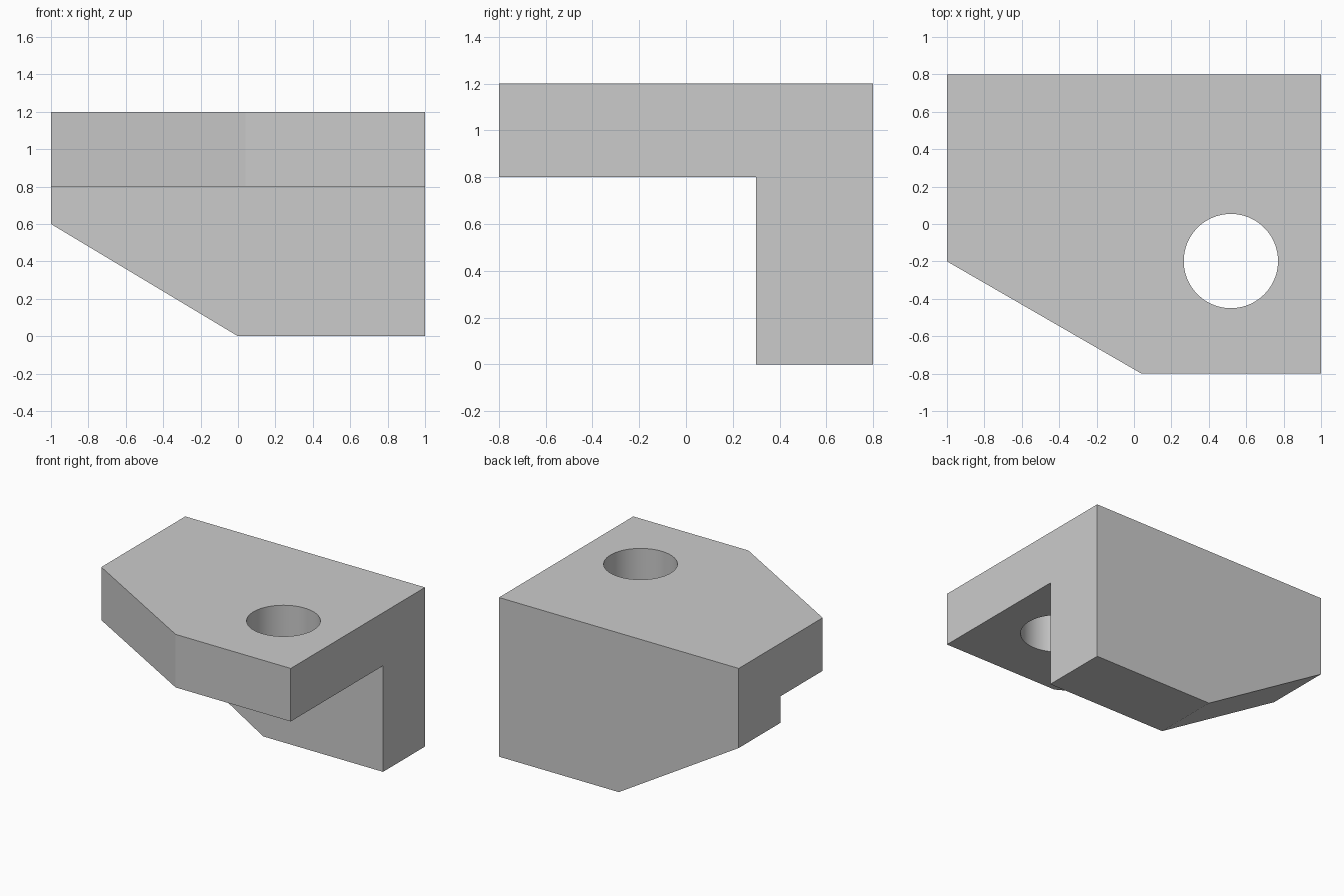
import bpy, bmesh
from mathutils import Vector

if "Cube" in bpy.data.objects:
    bpy.data.objects.remove(bpy.data.objects["Cube"])


def slice_off(bm, point, normal):
    """Remove everything on the normal side of a plane and cap the cut."""
    geom = bm.verts[:] + bm.edges[:] + bm.faces[:]
    cut = bmesh.ops.bisect_plane(bm, geom=geom, plane_co=point, plane_no=normal,
                                 clear_outer=True)["geom_cut"]
    edges = [e for e in cut if isinstance(e, bmesh.types.BMEdge)]
    bmesh.ops.contextual_create(bm, geom=edges)


# L-shaped side profile (y, z) extruded across the width
profile = [(-0.8, 0.8), (0.3, 0.8), (0.3, 0), (0.8, 0), (0.8, 1.2), (-0.8, 1.2)]
bm = bmesh.new()
face = bm.faces.new([bm.verts.new((-1, y, z)) for y, z in profile])
ext = bmesh.ops.extrude_face_region(bm, geom=[face], use_keep_orig=True)["geom"]
bmesh.ops.translate(bm, vec=(2, 0, 0),
                    verts=[v for v in ext if isinstance(v, bmesh.types.BMVert)])

# Chamfered front corner of the plate, and lower corner of the back wall
slice_off(bm, Vector((-1, -0.2, 0)), Vector((-0.6, -1.04, 0)).normalized())
slice_off(bm, Vector((-1, 0, 0.6)), Vector((-0.6, 0, -1)).normalized())
bmesh.ops.recalc_face_normals(bm, faces=bm.faces)

mesh = bpy.data.meshes.new("angle_bracket")
bm.to_mesh(mesh)
bm.free()
bracket = bpy.data.objects.new("angle_bracket", mesh)
bpy.context.collection.objects.link(bracket)

# Round bolt hole through the plate
bpy.ops.mesh.primitive_cylinder_add(vertices=96, radius=0.252, depth=0.8,
                                    location=(0.518, -0.198, 1.0))
cutter = bpy.context.object
cutter.name = "hole_cutter"
cutter.hide_render = True
mod = bracket.modifiers.new("bolt_hole", 'BOOLEAN')
mod.operation = 'DIFFERENCE'
mod.solver = 'EXACT'
mod.object = cutter

bpy.ops.object.select_all(action='DESELECT')
bracket.select_set(True)
bpy.context.view_layer.objects.active = bracket
bpy.ops.object.modifier_apply(modifier=mod.name)
bpy.data.objects.remove(cutter)

# Smooth hole wall, crisp outer edges
bpy.ops.object.shade_smooth_by_angle(angle=0.35)
